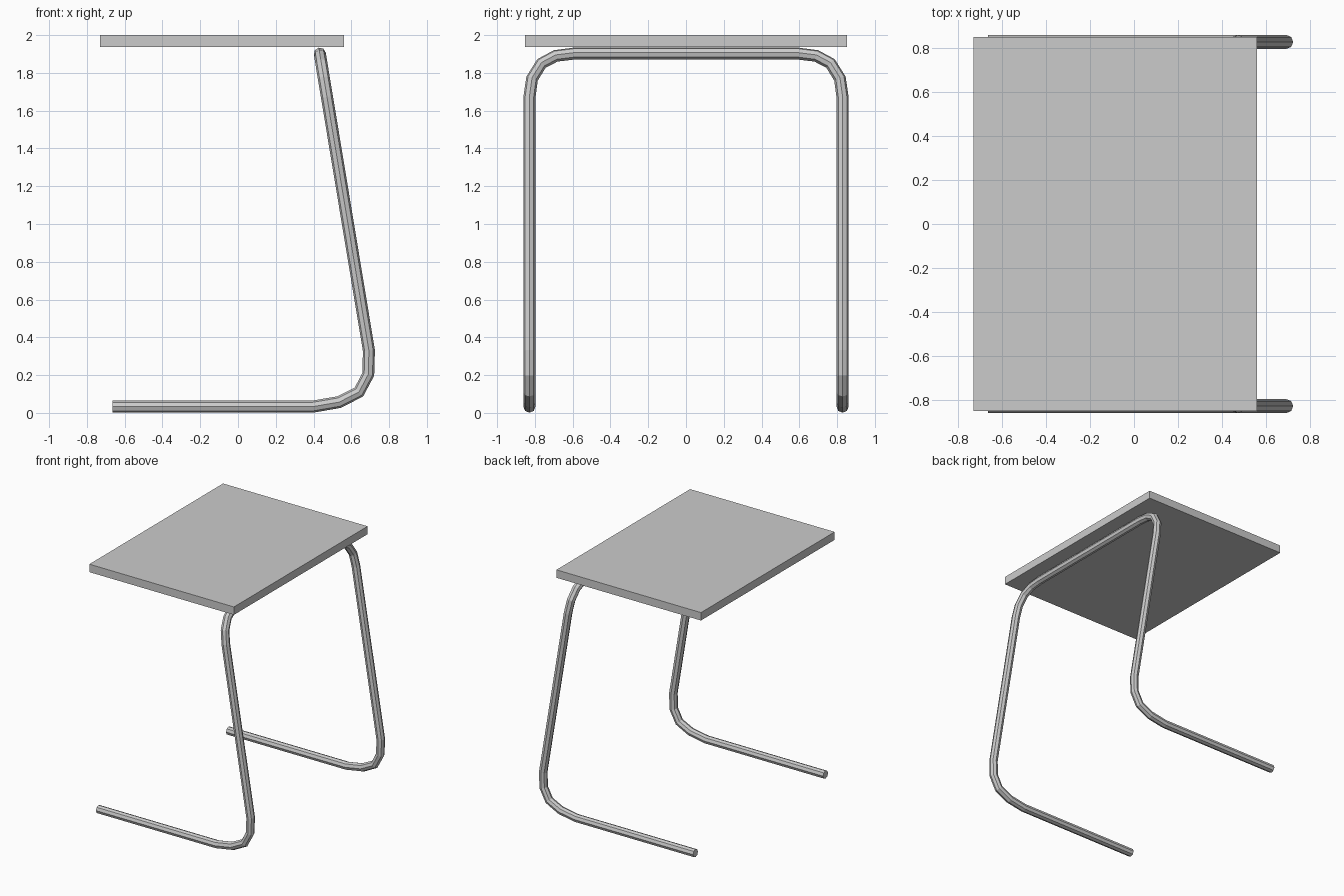
import bpy

if "Cube" in bpy.data.objects:
    bpy.data.objects.remove(bpy.data.objects["Cube"])

# Flat rectangular top
bpy.ops.mesh.primitive_cube_add(size=1, location=(-0.085, 0, 1.968))
top = bpy.context.object
top.name = "table_top"
top.scale = (1.29, 1.704, 0.064)

# Half of the bent tube: foot, lower bend, leaning leg
RADIUS, SIDE = 0.032, 0.829
half = [(x, SIDE, z) for x, z in [
    (-0.665, 0.033), (0.395, 0.033), (0.535, 0.057), (0.64, 0.11),
    (0.69, 0.205), (0.693, 0.33)]]

# Upper bend, following the lean of the leg
for y, z in [(SIDE, 1.67), (0.815, 1.77), (0.765, 1.85), (0.69, 1.89), (0.595, 1.902)]:
    half.append((0.693 - (z - 0.33) * 0.26 / 1.572, y, z))

# Mirror the half path to make one continuous tube
path = half + [(x, -y, z) for x, y, z in reversed(half)]

curve = bpy.data.curves.new("tube_frame", 'CURVE')
curve.dimensions = '3D'
curve.bevel_depth = RADIUS
curve.bevel_resolution = 2
curve.use_fill_caps = True
spline = curve.splines.new('POLY')
spline.points.add(len(path) - 1)
for point, co in zip(spline.points, path):
    point.co = (*co, 1)
spline.use_smooth = False
frame = bpy.data.objects.new("tube_frame", curve)
bpy.context.collection.objects.link(frame)
